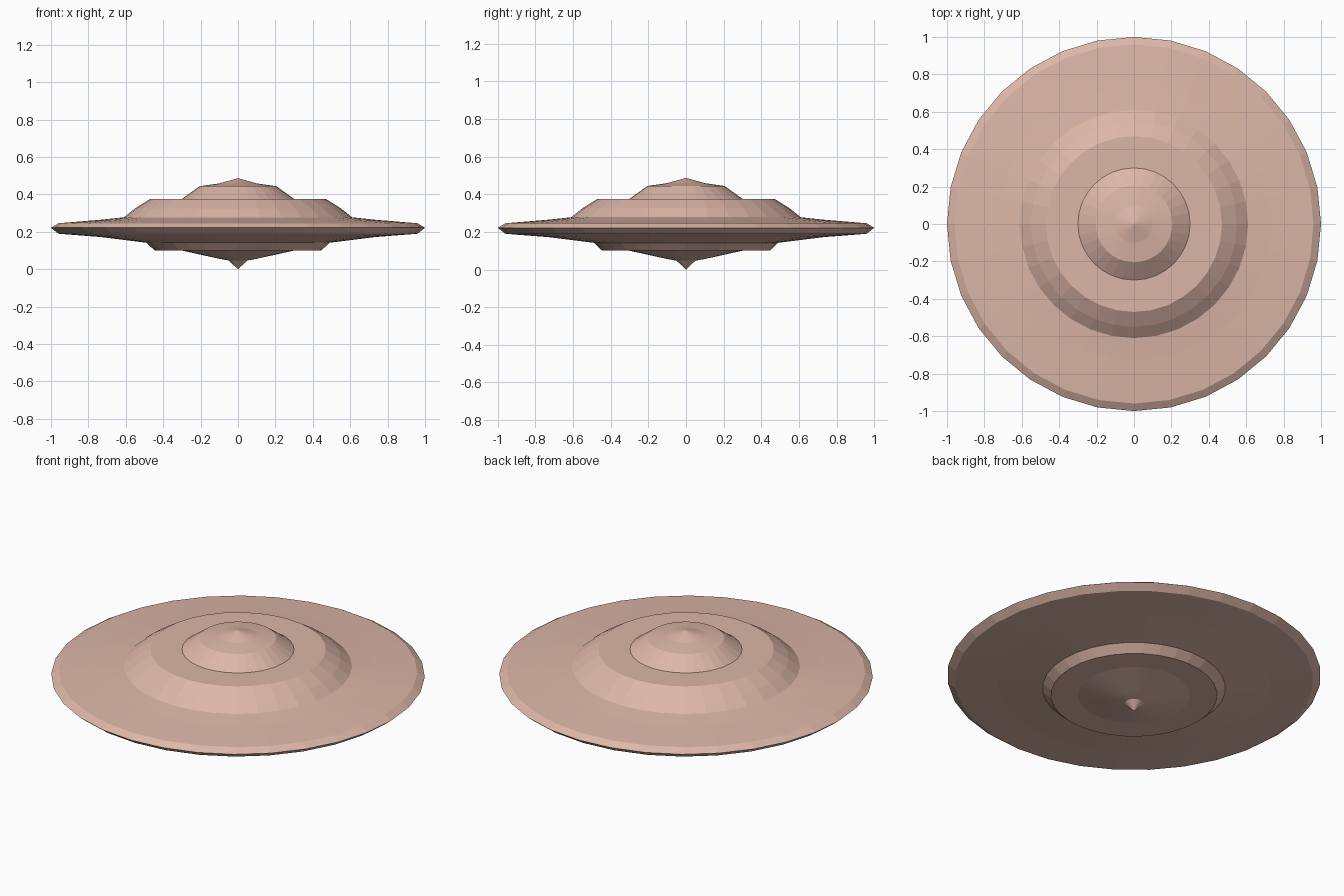
import bpy, bmesh, math

if "Cube" in bpy.data.objects:
    bpy.data.objects.remove(bpy.data.objects["Cube"])

SIDES = 32


def lathe(name, profile):
    """Spin an (r, z) profile, running bottom to top, into a faceted solid."""
    bm = bmesh.new()
    rings = []
    for r, z in profile:
        if r == 0:
            rings.append([bm.verts.new((0, 0, z))] * SIDES)
        else:
            angles = [2 * math.pi * i / SIDES for i in range(SIDES)]
            rings.append([bm.verts.new((r * math.cos(a), r * math.sin(a), z)) for a in angles])
    for low, high in zip(rings, rings[1:]):
        for i in range(SIDES):
            j = (i + 1) % SIDES
            corners = dict.fromkeys((low[i], low[j], high[j], high[i]))
            bm.faces.new(list(corners))
    bmesh.ops.recalc_face_normals(bm, faces=bm.faces)
    mesh = bpy.data.meshes.new(name)
    bm.to_mesh(mesh)
    bm.free()
    obj = bpy.data.objects.new(name, mesh)
    bpy.context.collection.objects.link(obj)
    mat = bpy.data.materials.get("hull_pink") or bpy.data.materials.new("hull_pink")
    mat.diffuse_color = (0.72, 0.47, 0.39, 1)
    mat.use_nodes = True
    mat.node_tree.nodes["Principled BSDF"].inputs["Base Color"].default_value = mat.diffuse_color
    mesh.materials.append(mat)
    return obj


# Whole saucer skin: belly spike, belly, rim, raised deck and dome
lathe("saucer_hull", [
    (0, 0.0), (0.05, 0.047), (0.10, 0.056),            # belly spike
    (0.30, 0.10), (0.445, 0.10), (0.49, 0.142),        # belly
    (0.73, 0.172), (0.96, 0.19),                       # underside of disc
    (1.0, 0.222), (0.96, 0.246),                       # rim
    (0.73, 0.265), (0.61, 0.278),                      # top of disc
    (0.55, 0.326), (0.47, 0.376),                      # raised deck
    (0.30, 0.376), (0.205, 0.444),                     # dome side
    (0.10, 0.459), (0, 0.487),                         # dome cap
])
